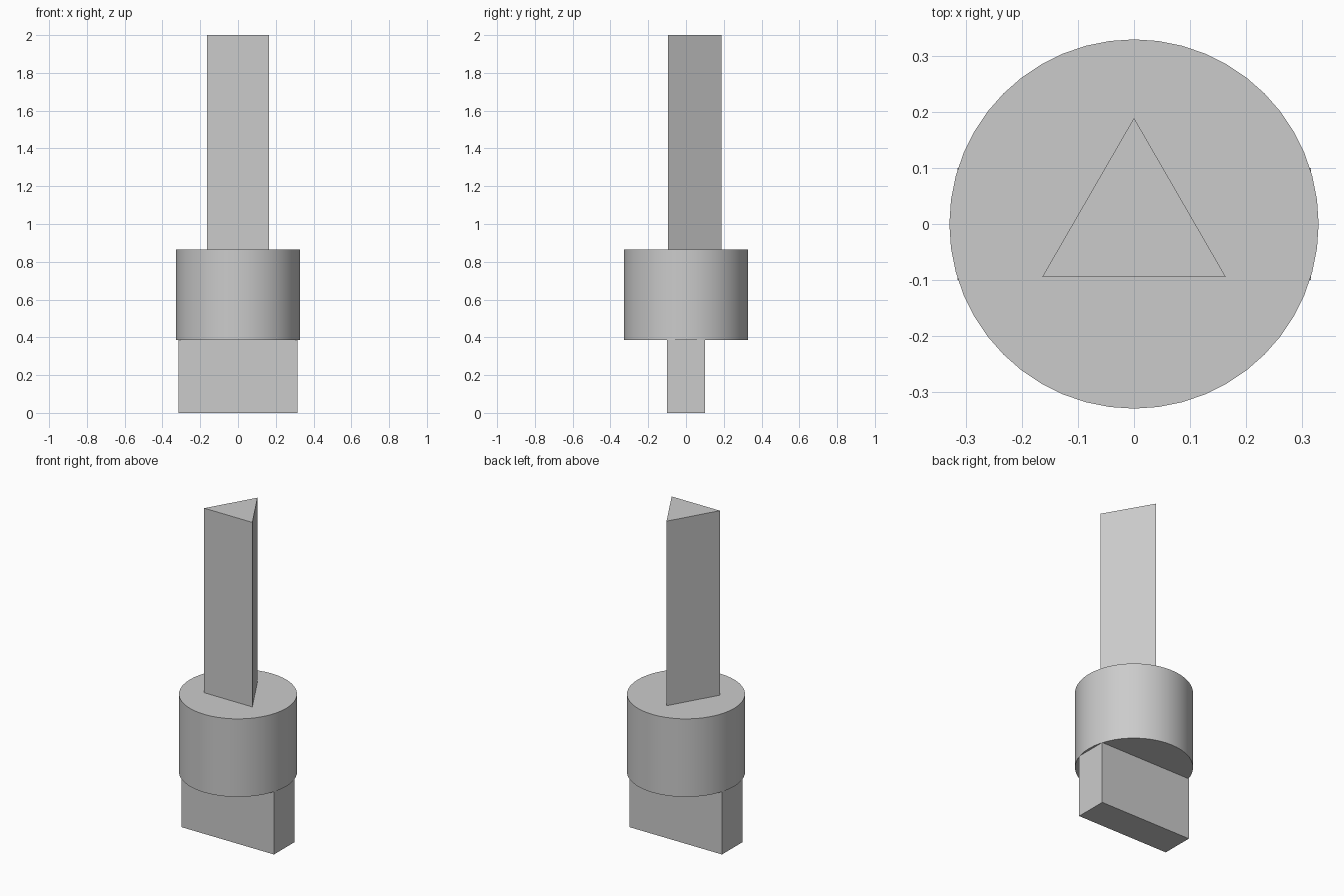
import bpy
import math

cube = bpy.data.objects.get("Cube")
if cube:
    bpy.data.objects.remove(cube, do_unlink=True)

# Single grey material
GREY = (0.6, 0.6, 0.6, 1.0)
grey = bpy.data.materials.new("plain grey")
grey.use_nodes = True
grey.diffuse_color = GREY
grey.node_tree.nodes["Principled BSDF"].inputs["Base Color"].default_value = GREY


def prism(name, sides, radius, bottom, top, turn=0.0):
    """Upright prism with its first corner pointing to the back."""
    bpy.ops.mesh.primitive_cylinder_add(
        vertices=sides, radius=radius, depth=top - bottom,
        location=(0, 0, (bottom + top) / 2), rotation=(0, 0, turn))
    obj = bpy.context.object
    obj.name = name
    obj.data.materials.append(grey)
    return obj


# Flat blade at the foot
HALF_X, HALF_Y, BLADE_TOP = 0.315, 0.1, 0.385
bpy.ops.mesh.primitive_cube_add(size=1, location=(0, 0, BLADE_TOP / 2))
blade = bpy.context.object
blade.name = "flat_blade"
blade.scale = (2 * HALF_X, 2 * HALF_Y, BLADE_TOP)
bpy.ops.object.transform_apply(location=False, rotation=False, scale=True)
blade.data.materials.append(grey)

# Round collar
COLLAR_TOP = 0.865
prism("round_collar", 48, 0.329, BLADE_TOP, COLLAR_TOP)
bpy.ops.object.shade_smooth_by_angle(angle=math.radians(30))

# Three-sided shaft, one flat face to the front
prism("triangular_shaft", 3, 0.189, COLLAR_TOP, 2.0)
